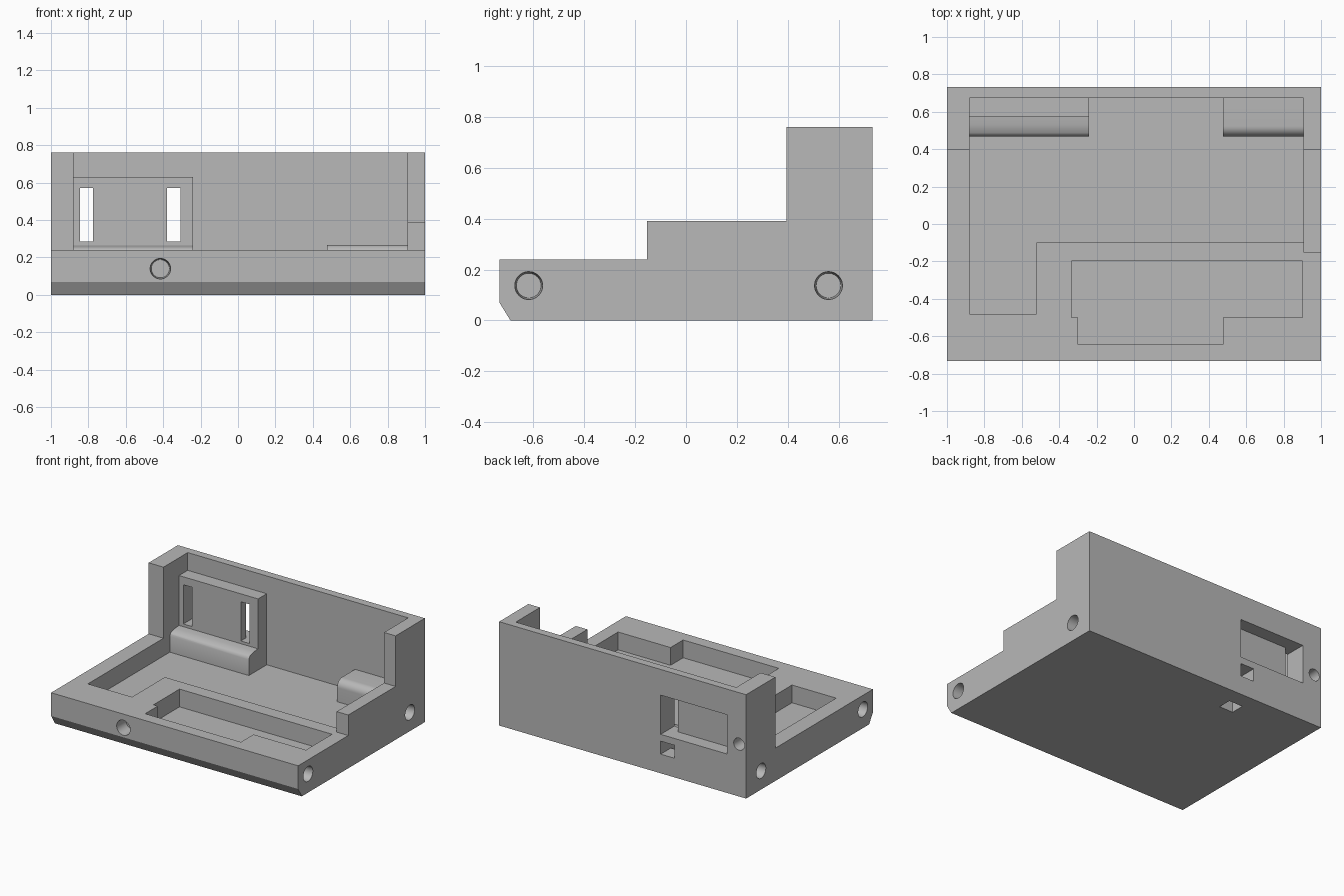
import bpy, bmesh, math
from mathutils import Vector

if "Cube" in bpy.data.objects:
    bpy.data.objects.remove(bpy.data.objects["Cube"])

grey = bpy.data.materials.new("plain grey")
grey.diffuse_color = (0.48, 0.48, 0.48, 1)
grey.use_nodes = True
grey.node_tree.nodes["Principled BSDF"].inputs["Base Color"].default_value = grey.diffuse_color


def finish(bm, name):
    bmesh.ops.recalc_face_normals(bm, faces=bm.faces[:])
    mesh = bpy.data.meshes.new(name)
    bm.to_mesh(mesh)
    bm.free()
    mesh.materials.append(grey)
    ob = bpy.data.objects.new(name, mesh)
    bpy.context.collection.objects.link(ob)
    return ob


def extrude_x(name, profile, x0, x1):
    """Extrude a (y, z) outline along x."""
    bm = bmesh.new()
    face = bm.faces.new([bm.verts.new((x0, y, z)) for y, z in profile])
    new = bmesh.ops.extrude_face_region(bm, geom=[face])["geom"]
    bmesh.ops.translate(bm, vec=(x1 - x0, 0, 0),
                        verts=[v for v in new if isinstance(v, bmesh.types.BMVert)])
    return finish(bm, name)


def box(name, x0, x1, y0, y1, z0, z1):
    return extrude_x(name, [(y0, z0), (y1, z0), (y1, z1), (y0, z1)], x0, x1)


def round_hole(name, mouth, inward, radius, depth=0.1):
    """Slightly tapered blind hole that starts on a wall."""
    d = Vector(inward)
    bm = bmesh.new()
    bmesh.ops.create_cone(bm, cap_ends=True, segments=40, radius1=radius * 1.02,
                          radius2=radius * 0.88, depth=depth + 0.02)
    bm.transform(d.to_track_quat('Z', 'Y').to_matrix().to_4x4())
    bmesh.ops.translate(bm, vec=Vector(mouth) + d * (depth / 2 - 0.01), verts=bm.verts[:])
    return finish(bm, name)


def combine(body, tool, operation):
    """Apply a boolean and drop the helper."""
    tool.hide_render = True
    mod = body.modifiers.new(tool.name, 'BOOLEAN')
    mod.object, mod.operation, mod.solver = tool, operation, 'EXACT'
    bpy.context.view_layer.objects.active = body
    bpy.ops.object.modifier_apply(modifier=mod.name)
    bpy.data.objects.remove(tool)


# Stepped outer shell with a chamfered front foot
Y, FLOOR, SHELF, TOP = 0.733, 0.11, 0.24, 0.76
body = extrude_x("case_base", [
    (-Y, 0.07), (-0.69, 0), (Y, 0), (Y, TOP), (0.395, TOP), (0.395, 0.39),
    (-0.153, 0.39), (-0.153, SHELF), (-Y, SHELF)], -1, 1)

# Open interior and floor pockets
for name, *b in [
    ("shelf_cut", -1.1, 0.906, -1, 0.395, SHELF, 1),
    ("back_bay", -0.88, 0.906, 0.3, 0.675, SHELF, 1),
    ("main_pocket", -0.88, 0.906, -0.1, 0.675, FLOOR, 0.5),
    ("side_pocket", -0.88, -0.522, -0.48, 0.1, FLOOR, 0.5),
    ("front_pocket", -0.335, 0.9, -0.5, -0.198, FLOOR, 0.5),
    ("front_pocket_lip", -0.3, 0.475, -0.645, -0.4, FLOOR, 0.5),
]:
    combine(body, box(name, *b), 'DIFFERENCE')

# Rounded support blocks and the raised window frame
left_block = [(0.7, 0.09), (0.7, 0.265), (0.575, 0.265), (0.53, 0.262), (0.487, 0.252),
              (0.475, 0.242), (0.468, 0.225), (0.468, 0.09)]
right_block = [(0.7, 0.09), (0.7, 0.268)]
for i in range(9):
    a = math.radians(90 + i * 11.25)
    right_block.append((0.523 + 0.055 * math.cos(a), 0.213 + 0.055 * math.sin(a)))
right_block.append((0.468, 0.09))
combine(body, extrude_x("left_block", left_block, -0.9, -0.24), 'UNION')
combine(body, extrude_x("right_block", right_block, 0.475, 0.95), 'UNION')
combine(body, box("window_frame", -0.9, -0.24, 0.575, 0.7, 0.2, 0.63), 'UNION')

# Rear recess, two through slots and the L-shaped cable channel
for name, *b in [
    ("rear_recess", -0.845, -0.308, 0.635, 0.9, 0.285, 0.572),
    ("slot_left", -0.845, -0.775, 0.5, 0.7, 0.285, 0.572),
    ("slot_right", -0.38, -0.308, 0.5, 0.7, 0.285, 0.572),
    ("channel_rear", -0.42, -0.308, 0.515, 0.9, 0.14, 0.235),
    ("channel_bottom", -0.42, -0.308, 0.515, 0.615, -0.1, 0.2),
]:
    combine(body, box(name, *b), 'DIFFERENCE')

# Round holes on both sides, front and back
for side in (-1, 1):
    for y in (-0.618, 0.56):
        combine(body, round_hole("side_hole", (side, y, 0.137), (-side, 0, 0), 0.055), 'DIFFERENCE')
combine(body, round_hole("front_hole", (-0.415, -Y, 0.14), (0, 1, 0), 0.055), 'DIFFERENCE')
combine(body, round_hole("rear_hole", (-0.943, Y, 0.383), (0, -1, 0), 0.044), 'DIFFERENCE')

body.select_set(True)
bpy.context.view_layer.objects.active = body
bpy.ops.object.shade_smooth_by_angle(angle=math.radians(30))
